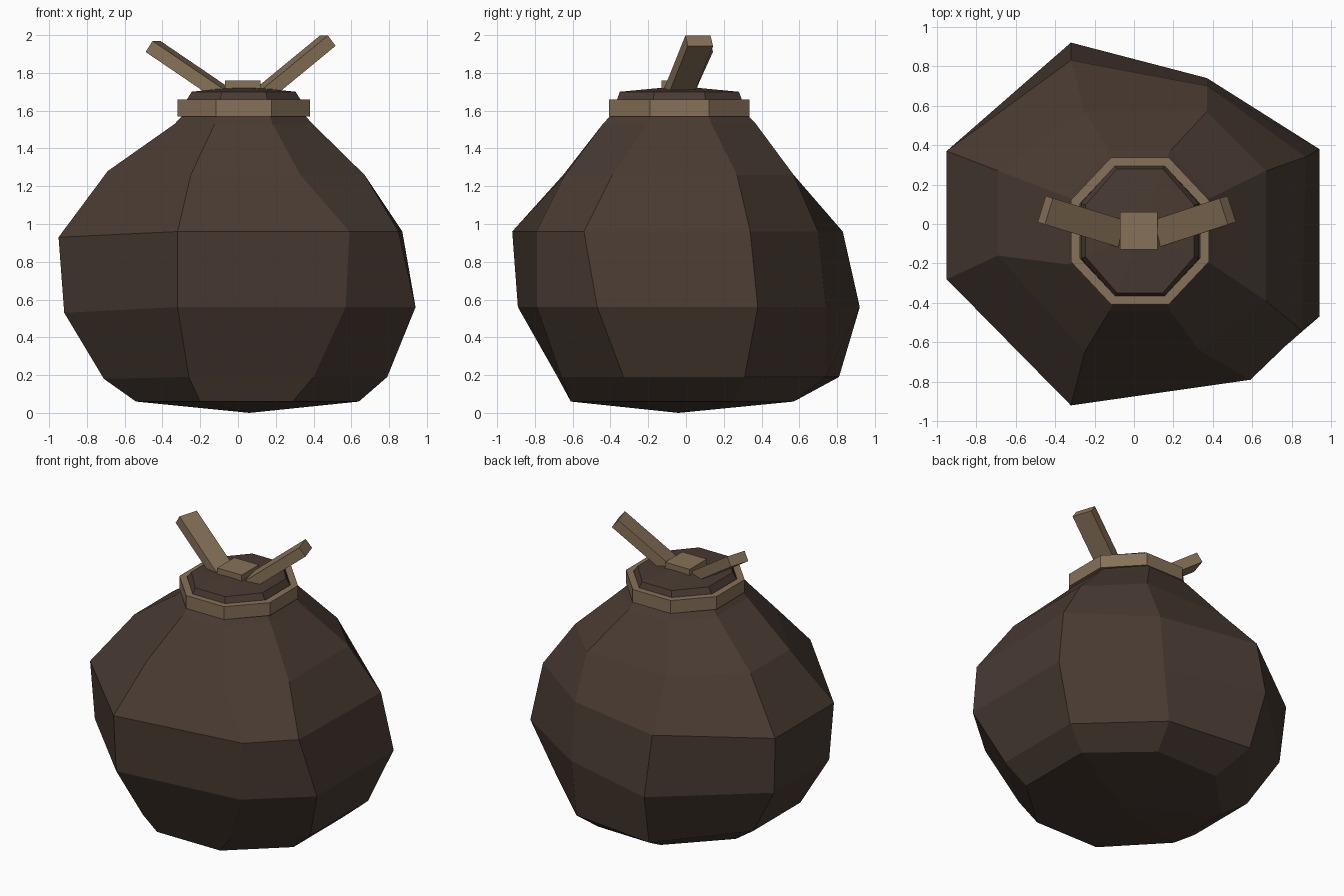
import bpy
import bmesh
from mathutils import Vector

cube = bpy.data.objects.get("Cube")
if cube:
    bpy.data.objects.remove(cube, do_unlink=True)


def make_material(name, color):
    mat = bpy.data.materials.new(name)
    mat.use_nodes = True
    mat.diffuse_color = (*color, 1)
    mat.node_tree.nodes["Principled BSDF"].inputs["Base Color"].default_value = (*color, 1)
    return mat


sack_brown = make_material("dark brown cloth", (0.066, 0.043, 0.032))
rope_tan = make_material("tan rope", (0.24, 0.165, 0.095))


def finish(name, bm, mat):
    bmesh.ops.recalc_face_normals(bm, faces=bm.faces)
    mesh = bpy.data.meshes.new(name)
    bm.to_mesh(mesh)
    bm.free()
    mesh.materials.append(mat)
    obj = bpy.data.objects.new(name, mesh)
    bpy.context.collection.objects.link(obj)
    return obj


def octagon(half_x, half_y, z):
    """Flat-sided octagon around the neck axis, starting at the front."""
    cx, cy, k = 0.03, -0.035, 0.42
    a, b = half_x * k, half_y * k
    corners = [(-a, -half_y), (a, -half_y), (half_x, -b), (half_x, b),
               (a, half_y), (-a, half_y), (-half_x, b), (-half_x, -b)]
    return [(cx + x, cy + y, z) for x, y in corners]


def bridge(bm, lower, upper):
    n = len(lower)
    for i in range(n):
        j = (i + 1) % n
        bm.faces.new((lower[i], lower[j], upper[j], upper[i]))


def fan(bm, ring, tip):
    for i in range(len(ring)):
        bm.faces.new((ring[i - 1], ring[i], tip))


# Lumpy sack: height, right-side height (last two corners), then eight corners
lumps = [
    (0.06, 0.06, [(-.2, -.61), (.29, -.61), (.64, -.3), (.64, .25),
                  (.28, .57), (-.2, .57), (-.54, .22), (-.54, -.25)]),
    (0.19, 0.18, [(-.26, -.68), (.4, -.66), (.79, -.33), (.79, .31),
                  (.33, .74), (-.28, .81), (-.71, .27), (-.71, -.25)]),
    (0.56, 0.53, [(-.32, -.89), (.57, -.79), (.94, -.47), (.94, .38),
                  (.37, .74), (-.32, .92), (-.92, .34), (-.92, -.27)]),
    (0.96, 0.93, [(-.32, -.92), (.59, -.79), (.85, -.54), (.87, .34),
                  (.37, .7), (-.32, .83), (-.95, .37), (-.95, -.28)]),
    (1.26, 1.28, [(-.25, -.65), (.33, -.64), (.67, -.39), (.67, .27),
                  (.37, .57), (-.25, .57), (-.69, .27), (-.69, -.16)]),
]
loops = [[(x, y, side_z if i > 5 else z) for i, (x, y) in enumerate(corners)]
         for z, side_z, corners in lumps]
# Gathered neck and its closed top
loops += [octagon(.365, .405, 1.53), octagon(.3, .34, 1.6),
          octagon(.3, .33, 1.66), octagon(.275, .315, 1.7)]

bm = bmesh.new()
rings = [[bm.verts.new(p) for p in loop] for loop in loops]
for lower, upper in zip(rings, rings[1:]):
    bridge(bm, lower, upper)
fan(bm, rings[0], bm.verts.new((0.06, -0.04, 0)))
fan(bm, rings[-1], bm.verts.new((0.03, -0.035, 1.73)))
finish("sack", bm, sack_brown)

# Rope band around the neck
bm = bmesh.new()
band = [[bm.verts.new(p) for p in octagon(hx, hy, z)]
        for hx, hy, z in ((.35, .372, 1.57), (.35, .372, 1.66),
                          (.305, .327, 1.66), (.305, .327, 1.57))]
for i in range(len(band)):
    bridge(bm, band[i - 1], band[i])
finish("rope_band", bm, rope_tan)


def bar(name, start, end, side, width, thickness):
    """Rectangular bar between two points, its width along the side vector."""
    start, end, side = Vector(start), Vector(end), Vector(side)
    along = (end - start).normalized()
    side = (side - along * side.dot(along)).normalized()
    up = along.cross(side)
    bm = bmesh.new()
    ends = []
    for p in (start, end):
        ends.append([bm.verts.new(p + side * width / 2 * s + up * thickness / 2 * t)
                     for s, t in ((-1, -1), (1, -1), (1, 1), (-1, 1))])
        bm.faces.new(ends[-1])
    bridge(bm, *ends)
    return finish(name, bm, rope_tan)


# Knot on top with two loose rope ends
bar("knot", (-.07, -.035, 1.725), (.12, -.035, 1.725), (0, 1, 0), .19, .07)
bar("left_rope_end", (.11, -.05, 1.67), (.475, .07, 1.97), (.04, -.13, 0), .14, .07)
bar("right_rope_end", (-.06, -.05, 1.675), (-.45, .07, 1.94), (-.04, -.13, 0), .14, .07)
